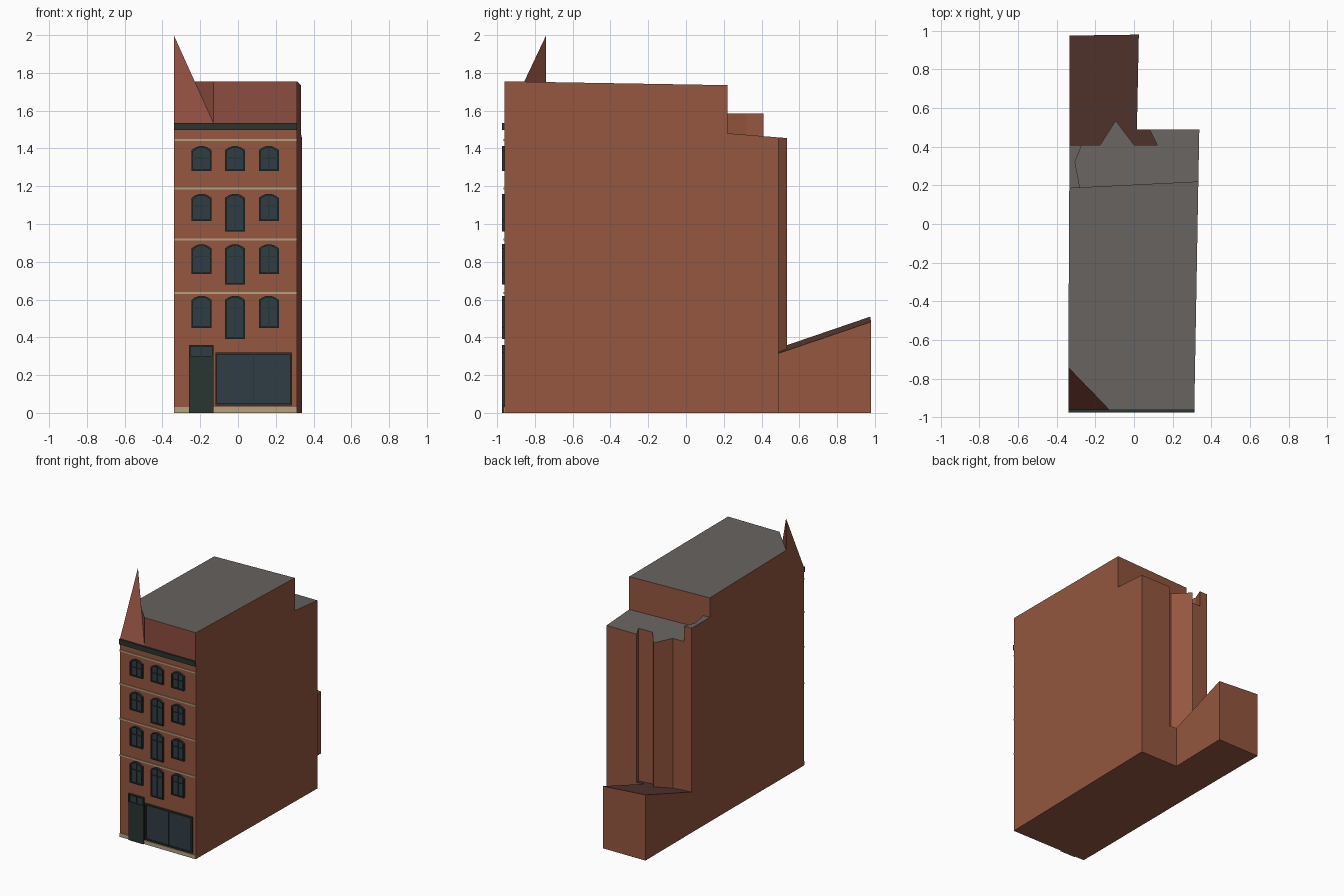
import bpy, bmesh

if "Cube" in bpy.data.objects:
    bpy.data.objects.remove(bpy.data.objects["Cube"])


def material(name, rgb):
    m = bpy.data.materials.new(name)
    m.diffuse_color = (*rgb, 1)
    m.use_nodes = True
    m.node_tree.nodes["Principled BSDF"].inputs["Base Color"].default_value = m.diffuse_color
    return m


BRICK = material("brick", (0.30, 0.095, 0.05))
RED = material("red_tile", (0.26, 0.075, 0.05))
ROOF = material("grey_roof", (0.135, 0.125, 0.117))
LOW_ROOF = material("brown_roof", (0.12, 0.05, 0.038))
GLASS = material("glass", (0.03, 0.046, 0.06))
FRAME = material("dark_green", (0.022, 0.036, 0.03))
STONE = material("cream_stone", (0.45, 0.36, 0.22))


def finish(name, bm, mats):
    me = bpy.data.meshes.new(name)
    bm.to_mesh(me)
    bm.free()
    for m in mats:
        me.materials.append(m)
    ob = bpy.data.objects.new(name, me)
    bpy.context.collection.objects.link(ob)
    return ob


def prism(name, pts, top, mats, base={}, skip=(), alt=(), floor=True):
    """Extruded footprint with a sloped top; base gives raised wall bottoms,
    skip lists hidden walls, alt lists walls using the third material."""
    bm = bmesh.new()
    ground = lambda x, y: 0

    def v(p, f):
        return bm.verts.new((p[0], p[1], f(*p)))
    for i, a in enumerate(pts):
        if i in skip:
            continue
        b = pts[(i + 1) % len(pts)]
        f = base.get(i, ground)
        face = bm.faces.new([v(a, f), v(b, f), v(b, top), v(a, top)])
        face.material_index = 2 if i in alt else 0
    bm.faces.new([v(p, top) for p in pts]).material_index = 1
    if floor:
        bm.faces.new([v(p, ground) for p in reversed(pts)])
    bmesh.ops.remove_doubles(bm, verts=bm.verts, dist=1e-4)
    return finish(name, bm, mats)


def box(name, x0, x1, y0, y1, z0, z1, mat):
    bm = bmesh.new()
    bmesh.ops.create_cube(bm, size=1)
    for q in bm.verts:
        q.co = ((x0 + x1) / 2 + q.co.x * (x1 - x0),
                (y0 + y1) / 2 + q.co.y * (y1 - y0),
                (z0 + z1) / 2 + q.co.z * (z1 - z0))
    return finish(name, bm, [mat])


FRONT, OUT = -0.96, -0.975


def outline(x0, x1, z0, z1, rise):
    n = 8
    ts = [1 - 2 * i / n for i in range(n + 1)] if rise else [1, -1]
    cx, hw = (x0 + x1) / 2, (x1 - x0) / 2
    return [(x0, z0), (x1, z0)] + [(cx + hw * t, z1 - rise * t * t) for t in ts]


def window(name, x0, x1, z0, z1, rise=0.022, w=0.008, bar=None):
    """Frame ring with recessed glass and glazing bars."""
    bm = bmesh.new()
    outer = outline(x0, x1, z0, z1, rise)
    inner = outline(x0 + w, x1 - w, z0 + w, z1 - w, rise)
    glass_y = -0.966

    def ring(pts, y):
        return [bm.verts.new((x, y, z)) for x, z in pts]
    loops = [ring(outer, FRONT), ring(outer, OUT), ring(inner, OUT), ring(inner, glass_y)]
    n = len(outer)
    for a, b in zip(loops, loops[1:]):
        for i in range(n):
            j = (i + 1) % n
            bm.faces.new([a[i], a[j], b[j], b[i]])
    bm.faces.new(loops[-1]).material_index = 1
    finish(name, bm, [FRAME, GLASS])
    cx = (x0 + x1) / 2
    box(name + "_mullion", cx - 0.003, cx + 0.003, -0.972, glass_y, z0 + w, z1 - w, FRAME)
    if bar:
        box(name + "_bar", x0 + w, x1 - w, -0.972, glass_y, bar - 0.003, bar + 0.003, FRAME)


# roof planes
main_top = lambda x, y: 1.755 - 0.017 * (y + 0.96)
rear_top = lambda x, y: 1.48 - 0.08 * (y - 0.22)
low_top = lambda x, y: 0.315 + 0.342 * (y - 0.49) - 0.08 * (x - 0.02)
spire_top = lambda x, y: 1.535 + (y + 0.96) * 0.465 / 0.22
eaves = lambda x, y: 1.535

A, B, D = (-0.34, FRONT), (-0.13, FRONT), (-0.34, -0.74)
BR, BL = (0.333, 0.22), (-0.335, 0.187)

# main block with a cut front corner, filled by the pointed spire
prism("main_block", [B, (0.312, FRONT), BR, BL, D], main_top, [BRICK, ROOF, RED],
      base={2: rear_top, 4: eaves}, alt=(4,))
prism("corner_spire", [A, B, D], spire_top, [BRICK, RED, RED], base={1: eaves}, alt=(1,))
box("attic_front", -0.13, 0.311, -0.962, FRONT, 1.535, 1.754, RED)

# rear block with zigzag back wall
zigzag = [(0.08, 0.49), (0.12, 0.41), (0, 0.41), (-0.095, 0.535), (-0.175, 0.41), (-0.335, 0.41)]
prism("rear_block", [BL, BR, (0.338, 0.49)] + zigzag, rear_top, [BRICK, ROOF],
      base={i: low_top for i in range(3, 8)}, skip=(0,))
prism("rear_raised_roof", [BL, (-0.28, 0.19), (-0.305, 0.32), (-0.27, 0.41), (-0.335, 0.41)],
      lambda x, y: 1.585, [BRICK, ROOF],
      base={i: rear_top for i in range(5)}, skip=(0,), floor=False)

# low rear extension with pitched roof
prism("rear_extension", zigzag[::-1] + [(0.015, 0.49), (0.025, 0.98), (-0.335, 0.975)],
      low_top, [BRICK, LOW_ROOF], skip=range(5))

# cornice, string courses and plinth
box("cornice", -0.34, 0.312, OUT, FRONT, 1.497, 1.535, FRAME)
for i, z in enumerate((0.635, 0.918, 1.188, 1.445)):
    box(f"string_course_{i}", -0.34, 0.312, -0.966, FRONT, z - 0.006, z + 0.006, STONE)
box("plinth", -0.34, 0.312, -0.965, FRONT, 0, 0.03, STONE)

# arched windows: (side sill, centre sill, head) for each storey
for s, (side, mid, head) in enumerate([(0.45, 0.39, 0.62), (0.735, 0.68, 0.893),
                                       (1.015, 0.96, 1.16), (1.28, 1.28, 1.413)]):
    for c, x in enumerate((-0.193, -0.016, 0.163)):
        sill = mid if c == 1 else side
        window(f"window_{s}_{c}", x - 0.053, x + 0.053, sill, head, bar=head - 0.065)

# shopfront and door
window("shop_window", -0.12, 0.286, 0.04, 0.32, rise=0, w=0.01)
box("door", -0.26, -0.13, -0.973, FRONT, 0, 0.292, FRAME)
window("door_transom", -0.26, -0.13, 0.292, 0.36, rise=0)
